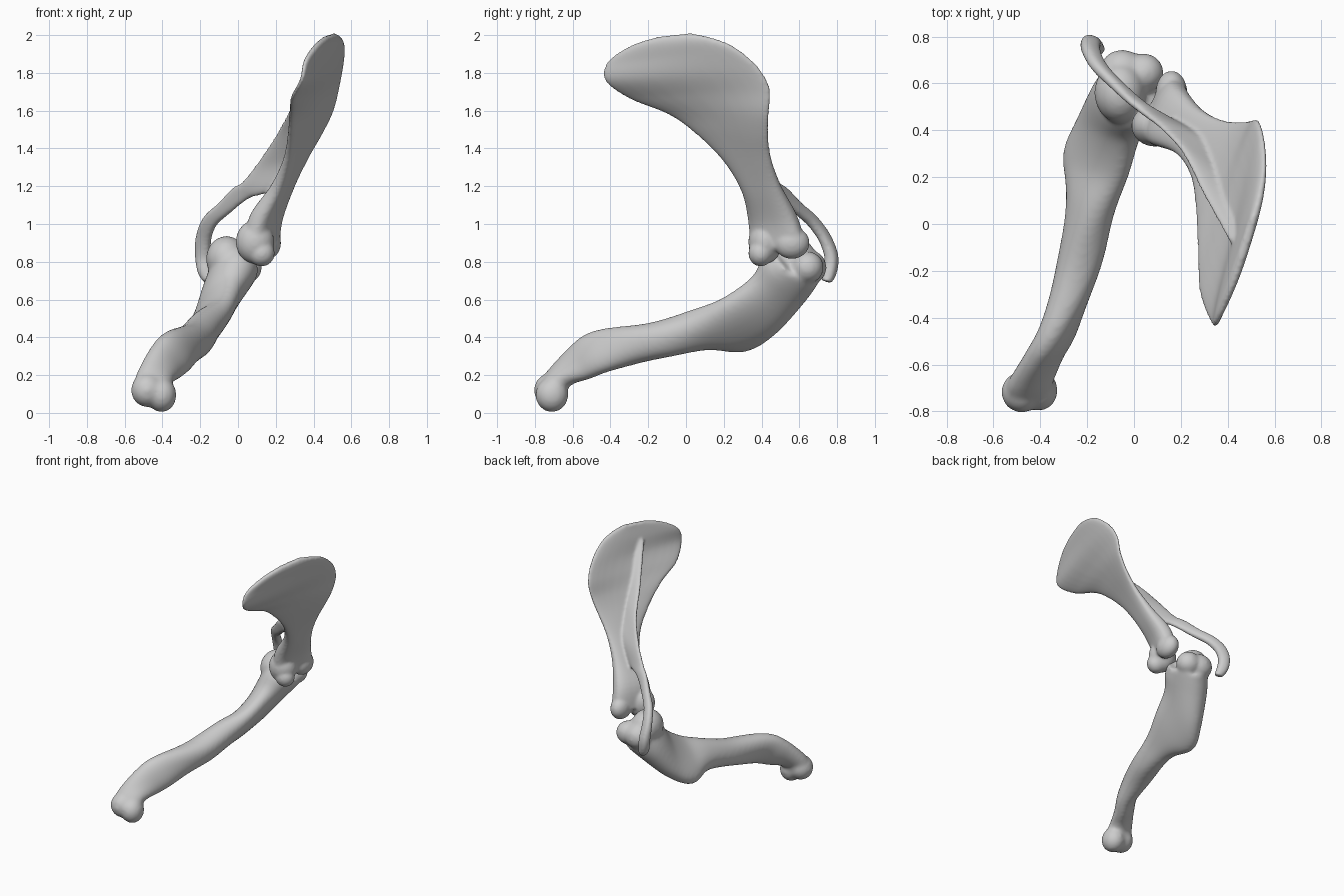
import bpy, bmesh, math
from mathutils import Vector, Matrix


def catmull(a, b, c, d, t):
    return 0.5 * (2*b + (c-a)*t + (2*a-5*b+4*c-d)*t*t + (3*b-a-3*c+d)*t**3)


def loft(bm, rows, sides=28, steps=6, blunt=0.8):
    """Skin oval sections; each row = edge point, opposite edge point, half thickness."""
    secs = []
    n = len(rows)
    for i in range(n - 1):
        q = [rows[max(0, min(n-1, i+k))] for k in (-1, 0, 1, 2)]
        for s in range(steps + (i == n-2)):
            f = [catmull(q[0][j], q[1][j], q[2][j], q[3][j], s / steps) for j in range(7)]
            secs.append((Vector(f[:3]), Vector(f[3:6]), f[6]))
    mids = [(a + b) / 2 for a, b, _ in secs]
    rings = []
    for i, (a, b, t) in enumerate(secs):
        tangent = mids[min(i+1, len(mids)-1)] - mids[max(i-1, 0)]
        major = (b - a) / 2
        minor = tangent.cross(major).normalized() * t
        ring = []
        for k in range(sides):
            ang = 2 * math.pi * k / sides
            c, s = math.cos(ang), math.sin(ang)
            ring.append(bm.verts.new(mids[i]
                        + major * math.copysign(abs(c)**blunt, c)
                        + minor * math.copysign(abs(s)**blunt, s)))
        rings.append(ring)
    for r0, r1 in zip(rings, rings[1:]):
        for k in range(sides):
            m = (k + 1) % sides
            bm.faces.new((r0[k], r0[m], r1[m], r1[k]))
    bm.faces.new(rings[0][::-1])
    bm.faces.new(rings[-1])


def knob(bm, loc, size):
    m = Matrix.Translation(loc) @ Matrix.Diagonal((*size, 1))
    bmesh.ops.create_uvsphere(bm, u_segments=24, v_segments=16, radius=1, matrix=m)


def finish(bm, name, voxel, smooth):
    bmesh.ops.recalc_face_normals(bm, faces=bm.faces)
    me = bpy.data.meshes.new(name)
    bm.to_mesh(me)
    bm.free()
    ob = bpy.data.objects.new(name, me)
    bpy.context.collection.objects.link(ob)
    for p in me.polygons:
        p.use_smooth = True
    r = ob.modifiers.new("fuse", 'REMESH')
    r.mode = 'VOXEL'
    r.voxel_size = voxel
    r.use_smooth_shade = True
    s = ob.modifiers.new("soften", 'SMOOTH')
    s.factor = 0.5
    s.iterations = smooth
    return ob


# Upper arm bone: shaft with crest
bm = bmesh.new()
loft(bm, [
    (-.53, -.72, .12, -.36, -.70, .09, .078),
    (-.54, -.70, .20, -.345, -.655, .16, .066),
    (-.455, -.60, .35, -.315, -.53, .18, .065),
    (-.37, -.47, .435, -.265, -.40, .225, .072),
    (-.21, -.17, .48, -.25, -.13, .29, .095),
    (-.11, .05, .535, -.26, .11, .35, .09),
    (-.04, .20, .60, -.285, .31, .335, .082),
    (.00, .35, .71, -.22, .46, .415, .09),
    (.035, .41, .81, -.13, .62, .59, .115),
    (.04, .47, .86, -.05, .70, .69, .12)], blunt=0.9)
# elbow condyles
knob(bm, (-.48, -.718, .12), (.087, .088, .09))
knob(bm, (-.405, -.71, .095), (.08, .088, .092))
# shoulder head and tubercles
knob(bm, (-.06, .56, .815), (.11, .13, .122))
knob(bm, (.04, .645, .77), (.088, .085, .085))
knob(bm, (-.05, .66, .77), (.095, .085, .09))
finish(bm, "upper_arm_bone", 0.012, 14)

# Shoulder blade: flat plate from the neck to the top rim
bm = bmesh.new()
loft(bm, [
    (.06, .345, .87, .19, .63, .89, .062),
    (.09, .335, 1.02, .205, .585, 1.03, .064),
    (.19, .295, 1.18, .275, .50, 1.20, .044),
    (.25, .195, 1.34, .36, .45, 1.35, .03),
    (.27, .04, 1.49, .44, .437, 1.48, .026),
    (.275, -.10, 1.585, .50, .442, 1.60, .025),
    (.285, -.30, 1.665, .53, .445, 1.72, .026),
    (.335, -.43, 1.76, .55, .38, 1.835, .027),
    (.355, -.415, 1.86, .56, .26, 1.935, .027),
    (.41, -.29, 1.945, .545, .14, 1.985, .024),
    (.455, -.15, 1.99, .51, .03, 2.01, .016)], blunt=0.72)
# joint socket lumps
knob(bm, (.09, .42, .905), (.102, .09, .115))
knob(bm, (.125, .395, .845), (.07, .065, .07))
knob(bm, (.16, .56, .90), (.068, .095, .085))
# raised spine running into the hooked process
loft(bm, [
    (.45, -.05, 1.88, .41, -.08, 1.88, .014),
    (.40, .13, 1.63, .295, .13, 1.65, .015),
    (.35, .25, 1.47, .205, .31, 1.48, .016),
    (.30, .36, 1.33, .11, .415, 1.335, .017),
    (.18, .43, 1.18, .025, .485, 1.225, .02),
    (.06, .50, 1.135, -.03, .53, 1.19, .02),
    (-.05, .59, 1.05, -.105, .605, 1.11, .024),
    (-.115, .66, .99, -.18, .68, 1.04, .027),
    (-.145, .72, .91, -.22, .75, .94, .03),
    (-.145, .755, .82, -.225, .785, .83, .035),
    (-.135, .745, .745, -.21, .775, .74, .036),
    (-.125, .735, .70, -.18, .75, .69, .028)])
finish(bm, "shoulder_blade", 0.009, 9)
